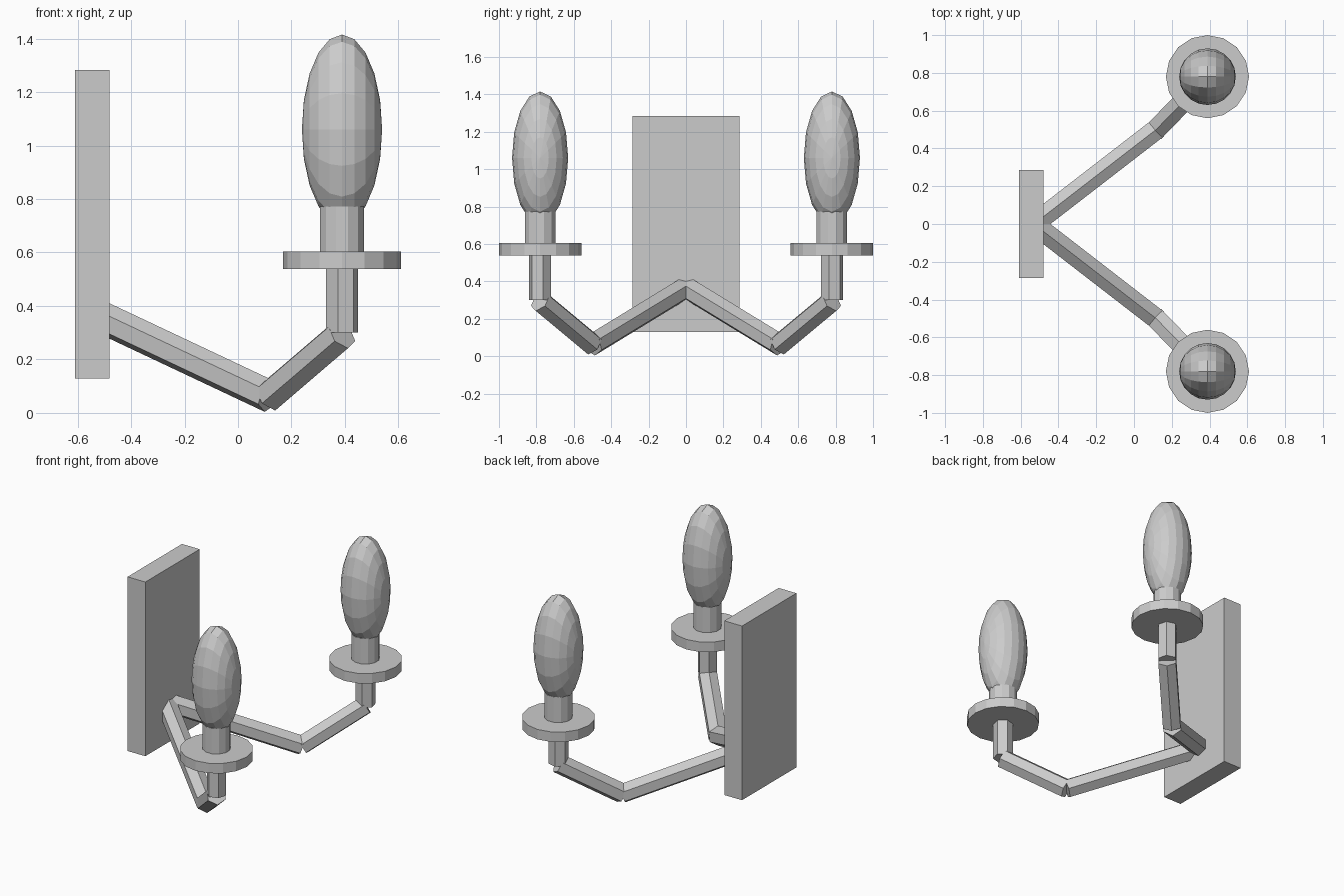
import bpy, math
from mathutils import Vector, Matrix

if "Cube" in bpy.data.objects:
    bpy.data.objects.remove(bpy.data.objects["Cube"])

grey = bpy.data.materials.new("light grey")
grey.diffuse_color = (0.6, 0.6, 0.6, 1)
grey.use_nodes = True
grey.node_tree.nodes["Principled BSDF"].inputs["Base Color"].default_value = grey.diffuse_color


def finish(name):
    ob = bpy.context.object
    ob.name = name
    ob.data.materials.append(grey)
    return ob


def rod(name, a, b, radius, sides, corner):
    """Prism from a to b with one corner pointing towards 'corner'."""
    a, b = Vector(a), Vector(b)
    bpy.ops.mesh.primitive_cylinder_add(vertices=sides, radius=radius, depth=(b - a).length)
    ob = finish(name)
    z = (b - a).normalized()
    y = Vector(corner)
    y = (y - z * y.dot(z)).normalized()   # first cylinder vertex lies on local +Y
    x = y.cross(z)
    rot = Matrix((x, y, z)).transposed().to_4x4()
    ob.matrix_world = Matrix.Translation((a + b) / 2) @ rot
    return ob


# wall plate
bpy.ops.mesh.primitive_cube_add(size=1, location=(-0.545, 0, 0.706))
finish("wall_plate").scale = (0.13, 0.57, 1.154)

for side, s in (("front", -1), ("back", 1)):
    cx, cy = 0.389, 0.78 * s
    up, out = (0, 0, 1), (1, s, 0)

    # bent arm in two straight pieces
    root, elbow, tip = (-0.53, 0, 0.367), (0.117, 0.5 * s, 0.062), (cx, cy, 0.295)
    rod(side + "_arm_inner", root, elbow, 0.062, 6, up)
    rod(side + "_arm_outer", elbow, tip, 0.062, 6, up)

    # stem, drip tray and candle socket
    rod(side + "_stem", (cx, cy, 0.30), (cx, cy, 0.56), 0.061, 6, out)
    rod(side + "_drip_tray", (cx, cy, 0.538), (cx, cy, 0.604), 0.22, 16, out)
    rod(side + "_socket", (cx, cy, 0.59), (cx, cy, 0.772), 0.085, 12, out)

    # faceted bulb, sphere poles lying along x
    bpy.ops.mesh.primitive_uv_sphere_add(segments=16, ring_count=10, radius=1,
                                         location=(cx, cy, 1.06))
    bulb = finish(side + "_bulb")
    bulb.data.transform(Matrix.Rotation(math.pi / 2, 4, 'Y'))
    bulb.scale = (0.15, 0.15, 0.355)
